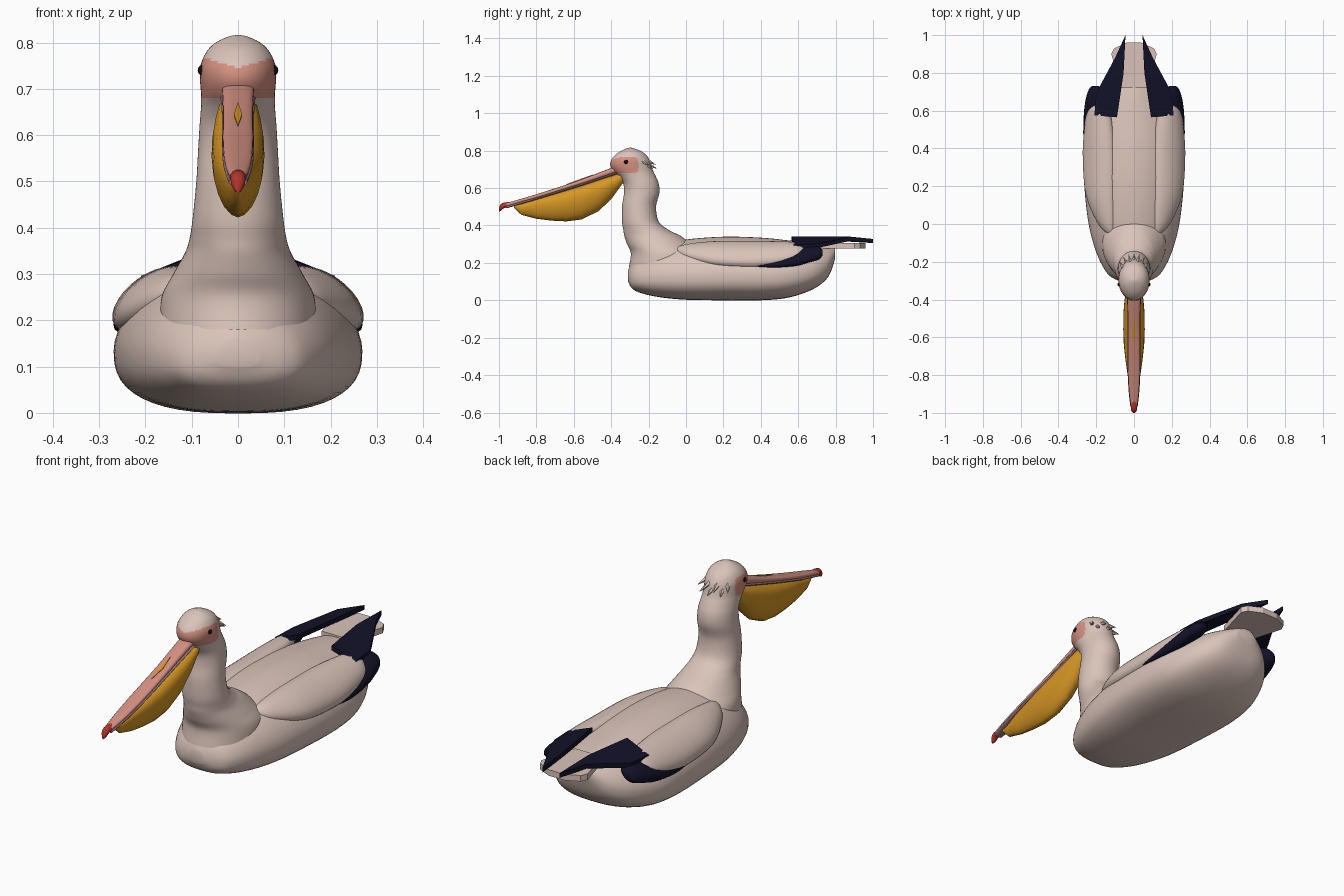
import bpy, bmesh
from math import sin, cos, pi, radians
from mathutils import Vector

cube = bpy.data.objects.get("Cube")
if cube:
    bpy.data.objects.remove(cube)


def material(name, r, g, b):
    m = bpy.data.materials.new(name)
    m.use_nodes = True
    m.diffuse_color = (r, g, b, 1)
    bsdf = next(n for n in m.node_tree.nodes if n.type == 'BSDF_PRINCIPLED')
    bsdf.inputs["Base Color"].default_value = (r, g, b, 1)
    bsdf.inputs["Roughness"].default_value = 0.8
    return m


CREAM = material("cream plumage", .70, .55, .49)
NAVY = material("navy feathers", .006, .006, .022)
PINK = material("pink skin", .66, .28, .22)
MAUVE = material("mauve bill edge", .33, .19, .19)
ORANGE = material("orange pouch", .68, .31, .018)
RED = material("red bill tip", .45, .035, .025)
BLACK = material("black eye", .005, .005, .005)


def finish(name, bm, mats, mirror=False, smooth=True):
    bmesh.ops.recalc_face_normals(bm, faces=bm.faces)
    me = bpy.data.meshes.new(name)
    bm.to_mesh(me)
    bm.free()
    for m in mats:
        me.materials.append(m)
    ob = bpy.data.objects.new(name, me)
    bpy.context.collection.objects.link(ob)
    if smooth:
        me.shade_smooth()
        me.set_sharp_from_angle(angle=radians(50))
    if mirror:
        ob.modifiers.new("Mirror", 'MIRROR').use_clip = False
    return ob


def resample(rows, steps):
    """Smooth curve through rows of numbers."""
    out = []
    for i in range(len(rows) - 1):
        p0, p1 = rows[max(i - 1, 0)], rows[i]
        p2, p3 = rows[i + 1], rows[min(i + 2, len(rows) - 1)]
        for s in range(steps):
            t = s / steps
            out.append([b + .5 * t * (c - a + t * (2 * a - 5 * b + 4 * c - d
                        + t * (3 * (b - c) + d - a)))
                        for a, b, c, d in zip(p0, p1, p2, p3)])
    return out + [list(rows[-1])]


def oval(count, low=2, high=2):
    """Unit superellipse with separate lower and upper exponents."""
    pts = []
    for k in range(count):
        a = 2 * pi * k / count
        e = 2 / (high if sin(a) > 0 else low)
        pts.append((abs(cos(a)) ** e * (1 if cos(a) > 0 else -1),
                    abs(sin(a)) ** e * (1 if sin(a) > 0 else -1)))
    return pts


def loft(name, rings, mats, mirror=False, rule=None):
    bm = bmesh.new()
    loops = [[bm.verts.new(p) for p in ring] for ring in rings]
    for a, b in zip(loops, loops[1:]):
        for k in range(len(a)):
            n = (k + 1) % len(a)
            bm.faces.new((a[k], a[n], b[n], b[k]))
    bm.faces.new(loops[0])
    bm.faces.new(loops[-1])
    if rule:
        for f in bm.faces:
            f.material_index = rule(f.calc_center_median())
    return finish(name, bm, mats, mirror)


def hull_rings(rows, middle, shape):
    """Rows of y, half width, bottom, top; widest at a fraction of the height."""
    rings = []
    for y, w, lo, hi in rows:
        m = lo + middle * (hi - lo)
        rings.append([(w * u, y, m + v * (hi - m if v > 0 else m - lo)) for u, v in shape])
    return rings


def tilted_rings(rows, angle, shape):
    """Rows of y, centre x, centre z, half width, half thickness; leaning outward."""
    c, s = cos(radians(angle)), sin(radians(angle))
    return [[(x + w * u * c + h * v * s, y, z - w * u * s + h * v * c) for u, v in shape]
            for y, x, z, w, h in rows]


def plate(name, points, thick, mat, mirror=False):
    bm = bmesh.new()
    top = [bm.verts.new(p) for p in points]
    low = [bm.verts.new((x, y, z - thick)) for x, y, z in points]
    bm.faces.new(top)
    bm.faces.new(low[::-1])
    for k in range(len(top)):
        n = (k + 1) % len(top)
        bm.faces.new((top[k], low[k], low[n], top[n]))
    return finish(name, bm, [mat], mirror, smooth=False)


# Body: boat-shaped hull
body = [(-.31, .045, .10, .16), (-.29, .105, .065, .20), (-.25, .15, .042, .24),
        (-.15, .20, .018, .295), (0, .24, .003, .325), (.2, .263, 0, .34),
        (.4, .268, 0, .335), (.55, .25, .015, .32), (.68, .20, .06, .305),
        (.76, .13, .125, .29), (.797, .05, .22, .28)]
loft("body", hull_rings(resample(body, 5), .4, oval(48, 2.6, 1.8)), [CREAM])

# Neck and head: height, front, back, half width
neck = [(.18, -.305, .10, .17), (.25, -.295, .08, .165), (.30, -.315, .03, .14),
        (.345, -.33, -.03, .115), (.375, -.335, -.09, .105), (.42, -.342, -.145, .098),
        (.50, -.342, -.16, .09), (.57, -.332, -.143, .086), (.62, -.335, -.145, .083),
        (.66, -.36, -.16, .08), (.69, -.39, -.175, .08), (.72, -.405, -.185, .082),
        (.75, -.40, -.195, .081), (.78, -.375, -.215, .068), (.80, -.345, -.245, .048),
        (.813, -.315, -.28, .02), (.816, -.30, -.295, .004)]
neck_rings = [[(w * u, (f + b) / 2 + (b - f) / 2 * v, z) for u, v in oval(64)]
              for z, f, b, w in resample(neck, 6)]


def face_skin(c):
    inside = ((c.y + .335) / .08) ** 4 + ((c.z - .722) / .05) ** 4 < 1
    return int(inside and .68 < c.z < .745 + .3 * abs(c.x))


loft("neck_and_head", neck_rings, [CREAM, PINK], rule=face_skin)

# Eyes
bm = bmesh.new()
bmesh.ops.create_uvsphere(bm, u_segments=16, v_segments=10, radius=.012)
bmesh.ops.translate(bm, verts=bm.verts, vec=(.075, -.32, .74))
finish("eyes", bm, [BLACK], mirror=True)

# Crest tufts on the back of the head
bm = bmesh.new()
for k in range(7):
    a = radians(-48 + 16 * k)
    base = Vector((.078 * sin(a), -.295 + .10 * cos(a), .742 - .02 * (k % 2)))
    aim = Vector((.6 * sin(a), cos(a), -.45)).normalized()
    mat = aim.to_track_quat('Z', 'Y').to_matrix().to_4x4()
    mat.translation = base + aim * .018
    bmesh.ops.create_cone(bm, cap_ends=True, segments=5, radius1=.012, radius2=.001,
                          depth=.045, matrix=mat)
finish("crest_tufts", bm, [CREAM], smooth=False)

# Bill: y, half width, bottom, top
bill = [(-.36, .036, .685, .72), (-.42, .034, .665, .70), (-.55, .032, .622, .65),
        (-.675, .033, .583, .607), (-.8, .031, .545, .567), (-.89, .026, .52, .54),
        (-.96, .018, .50, .52)]
smooth_bill = resample(bill, 4)
loft("upper_bill", hull_rings(smooth_bill, .5, oval(20, 2.6, 2.6)), [PINK])
rim = [(y, w + .002, lo - .008, lo + .006) for y, w, lo, hi in smooth_bill]
loft("bill_edge", hull_rings(rim, .5, oval(16, 3, 3)), [MAUVE])
hook = [(-.94, .018, .497, .526), (-.972, .017, .493, .523), (-.99, .014, .478, .515),
        (-1.0, .005, .474, .495)]
loft("bill_hook", hull_rings(resample(hook, 3), .5, oval(14)), [RED])
plate("bill_mark", [(0, -.50, .672), (.009, -.57, .645), (0, -.64, .621),
                    (-.009, -.57, .645)], .008, ORANGE)

# Throat pouch
pouch = [(-.92, .01, .495, .51), (-.88, .02, .457, .515), (-.8, .034, .436, .545),
         (-.72, .045, .426, .567), (-.64, .054, .422, .59), (-.56, .057, .432, .615),
         (-.47, .056, .475, .645), (-.40, .05, .54, .667), (-.335, .04, .63, .685)]
loft("throat_pouch", hull_rings(pouch, .66, oval(20, 1.8, 2.2)), [ORANGE])

# Folded wings: y, centre x, centre z, half width, half thickness
wing = [(-.06, .12, .27, .01, .008), (0, .145, .262, .05, .03), (.15, .175, .25, .09, .05),
        (.35, .184, .245, .10, .054), (.5, .186, .25, .088, .05),
        (.6, .187, .262, .065, .036), (.64, .178, .275, .03, .015)]
loft("wings", tilted_rings(resample(wing, 5), 35, oval(28)), [CREAM], mirror=True)

# Dark flight feathers below the wing ends
flight = [(.30, .245, .196, .012, .006), (.45, .228, .207, .047, .02),
          (.58, .213, .227, .06, .034), (.66, .203, .247, .06, .034),
          (.71, .20, .252, .045, .028), (.73, .205, .255, .02, .012)]
loft("flight_feathers", tilted_rings(resample(flight, 4), 35, oval(20)), [NAVY], mirror=True)

# Long dark feathers lying over the back
outline = [(.21, .575), (.09, .565), (.055, .80), (.045, 1.0), (.10, .88), (.17, .75), (.20, .69)]
feather = [(x, y, .34 - .4 * max(0, x - .1) - (.012 if y > .95 else 0)) for x, y in outline]
plate("back_feathers", feather, .022, NAVY, mirror=True)

# Tail fan
half = [(.07, .72), (.12, .90), (.105, .93), (.04, .96)]
fan = half + [(-x, y) for x, y in reversed(half)]
plate("tail", [(x, y, .306) for x, y in fan], .028, CREAM)
